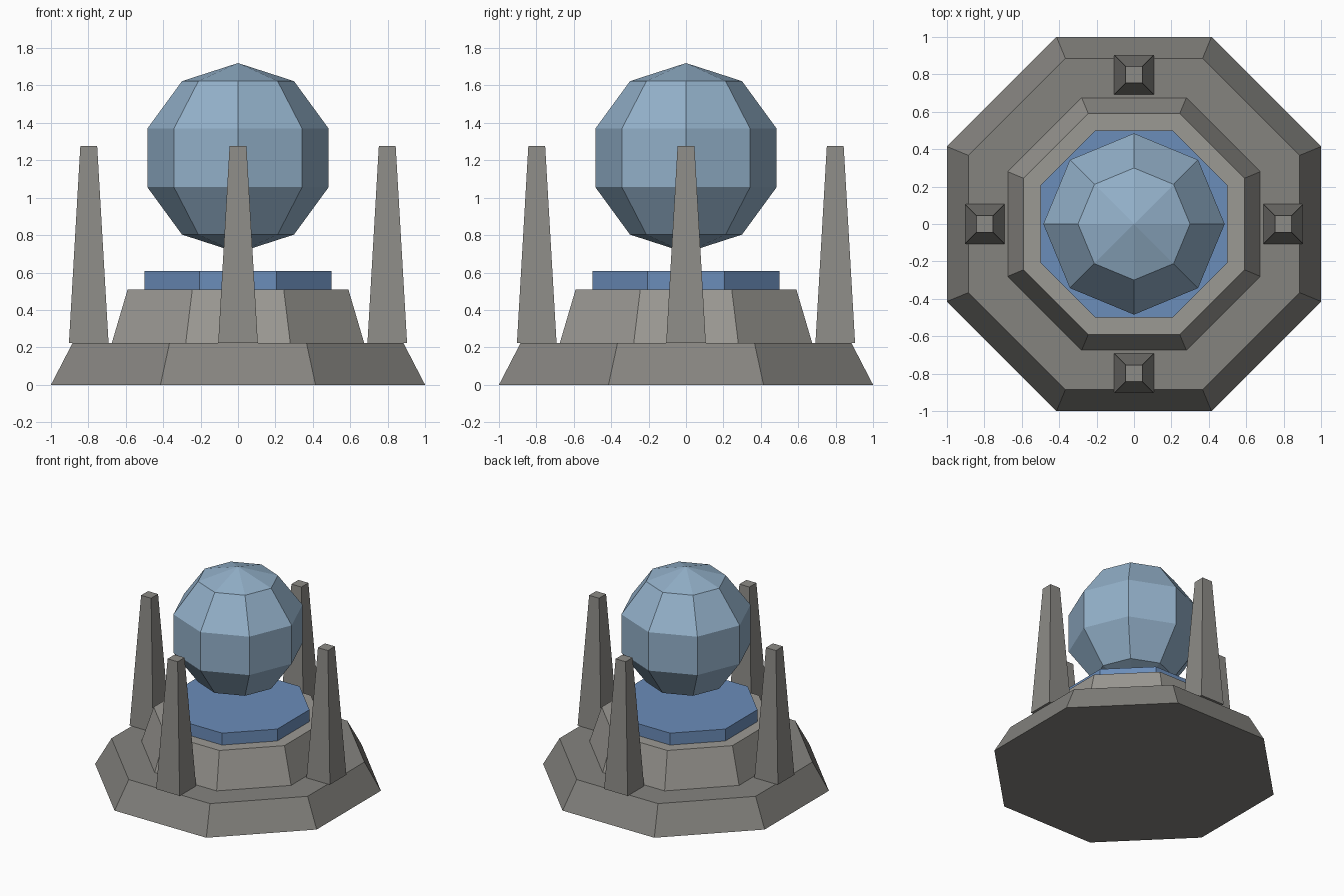
import bpy
from math import pi, cos

if "Cube" in bpy.data.objects:
    bpy.data.objects.remove(bpy.data.objects["Cube"])


def paint(obj, name, color):
    mat = bpy.data.materials.get(name) or bpy.data.materials.new(name)
    mat.diffuse_color = (*color, 1)
    mat.use_nodes = True
    mat.node_tree.nodes["Principled BSDF"].inputs["Base Color"].default_value = mat.diffuse_color
    obj.data.materials.append(mat)


def frustum(name, sides, a0, a1, z0, z1, x=0, y=0):
    """Tapered prism with flat sides facing the axes; a0/a1 are half-widths."""
    k = 1 / cos(pi / sides)
    bpy.ops.mesh.primitive_cone_add(
        vertices=sides, radius1=a0 * k, radius2=a1 * k, depth=z1 - z0,
        location=(x, y, (z0 + z1) / 2), rotation=(0, 0, pi / sides))
    obj = bpy.context.object
    bpy.ops.object.transform_apply(location=False, rotation=True, scale=True)
    obj.name = name
    return obj


# Stepped octagonal base
lower = frustum("lower_tier", 8, 1.0, 0.885, 0, 0.222)
paint(lower, "dark_stone", (0.235, 0.23, 0.213))
upper = frustum("upper_tier", 8, 0.675, 0.59, 0.222, 0.51)
paint(upper, "light_stone", (0.33, 0.32, 0.295))

# Blue platform on top
disc = frustum("blue_platform", 8, 0.5, 0.5, 0.51, 0.607)
paint(disc, "platform_blue", (0.147, 0.266, 0.49))

# Four tapered pillars
for name, x, y in (("right", 1, 0), ("back", 0, 1), ("left", -1, 0), ("front", 0, -1)):
    pillar = frustum(name + "_pillar", 4, 0.106, 0.045, 0.222, 1.277, x * 0.798, y * 0.798)
    paint(pillar, "pillar_stone", (0.265, 0.258, 0.24))

# Floating faceted orb
bpy.ops.mesh.primitive_uv_sphere_add(segments=8, ring_count=5, radius=0.507,
                                     location=(0, 0, 1.213))
orb = bpy.context.object
orb.name = "floating_orb"
orb.scale = (1.005, 1.005, 1)
paint(orb, "orb_blue", (0.29, 0.434, 0.583))
